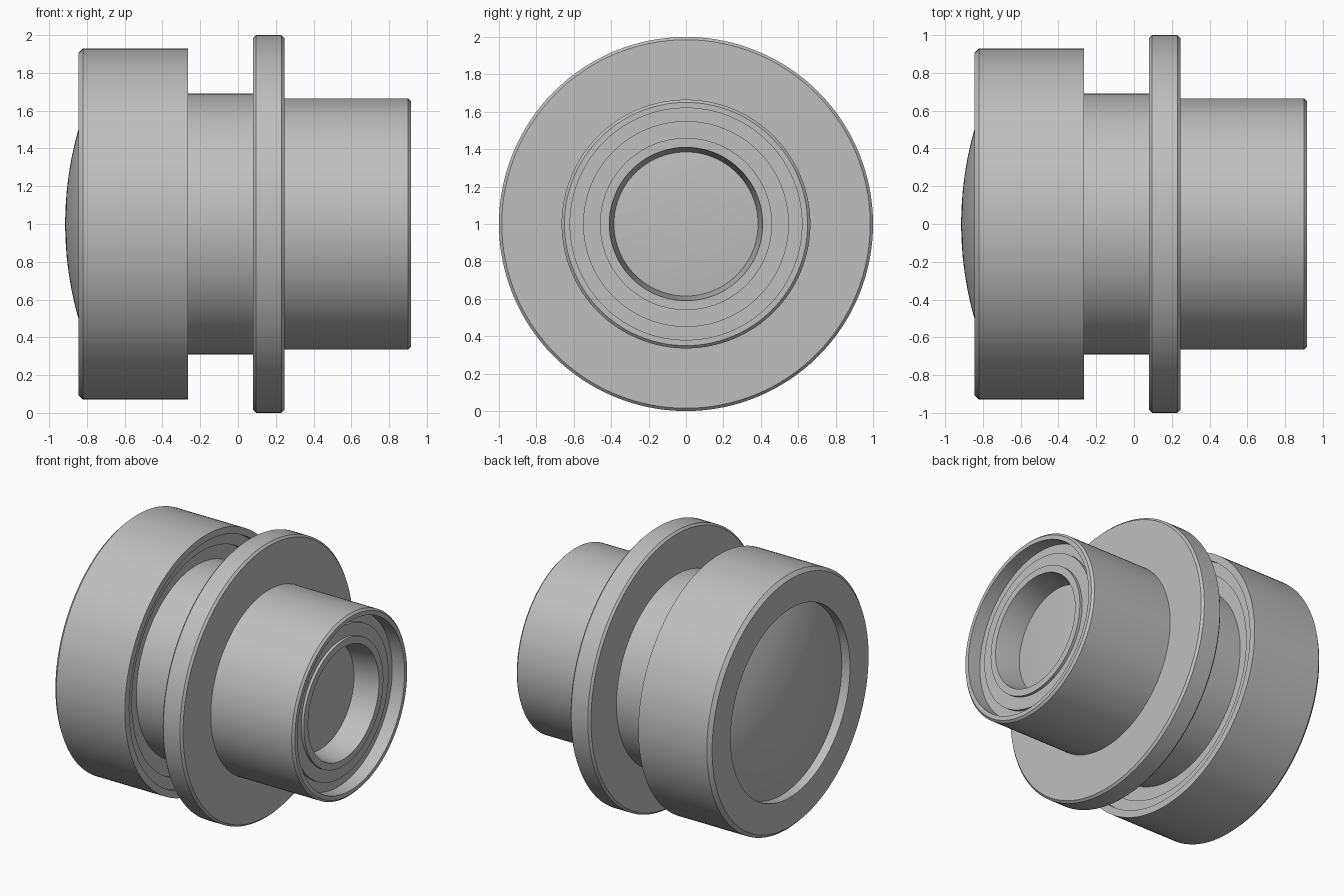
import bpy, bmesh
from math import radians, sqrt
from mathutils import Matrix, Vector

old = bpy.data.objects.get("Cube")
if old:
    bpy.data.objects.remove(old, do_unlink=True)

SEGMENTS = 128
grey = bpy.data.materials.new("light grey")
grey.use_nodes = True
colour = (0.52, 0.52, 0.52, 1)
grey.diffuse_color = colour
grey.node_tree.nodes["Principled BSDF"].inputs["Base Color"].default_value = colour


def lathe(name, profile, closed=True):
    """Revolve (x, radius) points around the long axis."""
    bm = bmesh.new()
    verts = [bm.verts.new((x, 0, r)) for x, r in profile]
    ends = verts[1:] + verts[:1] if closed else verts[1:]
    edges = [bm.edges.new(pair) for pair in zip(verts, ends)]
    bmesh.ops.spin(bm, geom=verts + edges, cent=(0, 0, 0), axis=(1, 0, 0),
                   angle=radians(360), steps=SEGMENTS, use_duplicate=False)
    bmesh.ops.remove_doubles(bm, verts=bm.verts, dist=0.0001)
    bmesh.ops.recalc_face_normals(bm, faces=bm.faces)
    bmesh.ops.transform(bm, matrix=Matrix.Translation((0, 0, 1)), verts=bm.verts)
    mesh = bpy.data.meshes.new(name)
    bm.to_mesh(mesh)
    bm.free()
    mesh.materials.append(grey)
    obj = bpy.data.objects.new(name, mesh)
    bpy.context.collection.objects.link(obj)
    bpy.ops.object.select_all(action='DESELECT')
    obj.select_set(True)
    bpy.context.view_layer.objects.active = obj
    bpy.ops.object.shade_smooth_by_angle(angle=radians(25))
    return obj


def cap(apex, edge_radius, sag, steps=16):
    """Spherical arc from the axis outwards; sag is the signed depth."""
    ball = (edge_radius ** 2 + sag ** 2) / (2 * abs(sag))
    sign = 1 if sag > 0 else -1
    radii = [edge_radius * i / steps for i in range(steps + 1)]
    return [(apex + sign * (ball - sqrt(ball ** 2 - r * r)), r) for r in radii]


# Wide barrel with a stepped recess on its inner end
lathe("wide_barrel", [
    (-0.845, 0.69), (-0.845, 0.905), (-0.82, 0.93), (-0.265, 0.93),
    (-0.265, 0.88), (-0.30, 0.88), (-0.30, 0.80), (-0.34, 0.80),
    (-0.34, 0.66), (-0.70, 0.66), (-0.70, 0.69)])

# Neck between the wide barrel and the flange
lathe("neck", [(-0.36, 0.60), (-0.36, 0.69), (0.09, 0.69), (0.09, 0.60)])

# Mounting flange with chamfered rims
lathe("flange", [
    (0.08, 0.60), (0.08, 0.985), (0.095, 1.0), (0.23, 1.0),
    (0.245, 0.985), (0.245, 0.60)])

# Narrow barrel with a recessed end
lathe("narrow_barrel", [
    (0.22, 0.60), (0.22, 0.665), (0.90, 0.665), (0.915, 0.65),
    (0.915, 0.62), (0.815, 0.62), (0.815, 0.54), (0.22, 0.54)])

# Stepped retaining ring with a tapered bore
lathe("retaining_ring", [
    (0.60, 0.55), (0.835, 0.55), (0.835, 0.46), (0.855, 0.46),
    (0.855, 0.41), (0.67, 0.385), (0.60, 0.385)])

# Domed lens and small rear lens
lathe("domed_lens", cap(-0.915, 0.69, 0.136) + [(-0.70, 0.69), (-0.70, 0)], False)
lathe("rear_lens", cap(0.69, 0.386, -0.02) + [(0.62, 0.386), (0.62, 0)], False)
